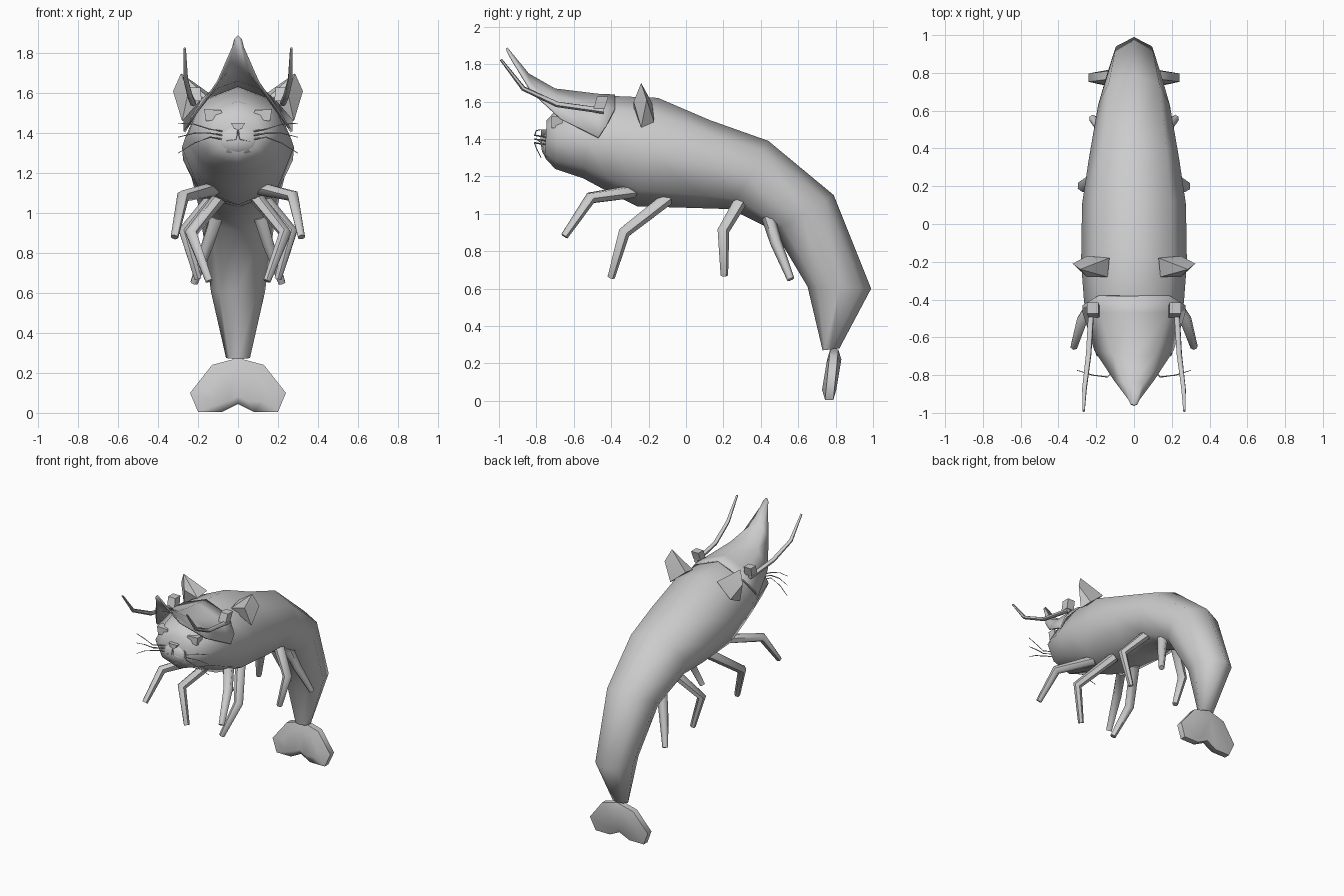
import bpy, bmesh, math
from mathutils import Vector

cube = bpy.data.objects.get("Cube")
if cube:
    bpy.data.objects.remove(cube, do_unlink=True)

grey = bpy.data.materials.new("shell_grey")
grey.use_nodes = True
grey.diffuse_color = (0.6, 0.6, 0.6, 1)
grey.node_tree.nodes["Principled BSDF"].inputs["Base Color"].default_value = (0.6, 0.6, 0.6, 1)


def finish(name, bm, angle=180):
    """Turn a bmesh into a shaded, coloured object."""
    bmesh.ops.recalc_face_normals(bm, faces=bm.faces)
    mesh = bpy.data.meshes.new(name)
    bm.to_mesh(mesh)
    bm.free()
    obj = bpy.data.objects.new(name, mesh)
    bpy.context.collection.objects.link(obj)
    mesh.materials.append(grey)
    bpy.ops.object.select_all(action="DESELECT")
    obj.select_set(True)
    bpy.context.view_layer.objects.active = obj
    bpy.ops.object.shade_smooth_by_angle(angle=math.radians(angle))
    return obj


def loft(bm, rings, closed=True, caps=True):
    """Skin a list of equally long point rings."""
    rows = [[bm.verts.new(p) for p in ring] for ring in rings]
    n = len(rows[0])
    for a, b in zip(rows, rows[1:]):
        for i in range(n if closed else n - 1):
            j = (i + 1) % n
            bm.faces.new((a[i], a[j], b[j], b[i]))
    if caps:
        bm.faces.new(rows[0])
        bm.faces.new(rows[-1])


def tube(name, points, radii, sides=6, angle=60):
    """Tapered tube along a bent path."""
    pts = [Vector(p) for p in points]
    rings = []
    for i, p in enumerate(pts):
        d = (pts[min(i + 1, len(pts) - 1)] - pts[max(i - 1, 0)]).normalized()
        u = d.cross(Vector((1, 0, 0.2))).normalized()
        v = d.cross(u)
        turn = [2 * math.pi * k / sides for k in range(sides)]
        rings.append([p + radii[i] * (u * math.cos(t) + v * math.sin(t)) for t in turn])
    bm = bmesh.new()
    loft(bm, rings)
    return finish(name, bm, angle)


def hull(name, points, angle=40):
    bm = bmesh.new()
    for p in points:
        bm.verts.new(p)
    bmesh.ops.convex_hull(bm, input=bm.verts)
    return finish(name, bm, angle)


def flip(points, s):
    return [(x * s, y, z) for x, y, z in points]


# Body: eight-sided rings, each given by back point, belly point and half width
spine = [
    ((-.745, 1.50), (-.755, 1.30), .12), ((-.69, 1.56), (-.70, 1.24), .20),
    ((-.50, 1.60), (-.55, 1.19), .25), ((-.39, 1.63), (-.42, 1.12), .265),
    ((-.15, 1.62), (-.26, 1.04), .28), ((.13, 1.50), (.08, 1.03), .275),
    ((.44, 1.39), (.24, 1.025), .24), ((.79, 1.10), (.47, .91), .19),
    ((.99, .60), (.65, .61), .135), ((.82, .28), (.73, .27), .06)]
rings = []
for top, low, w in spine:
    t, l = Vector((0, *top)), Vector((0, *low))
    mid, up = (t + l) / 2, (t - l) / 2
    rings.append([mid + up * math.cos(k * math.pi / 4) + Vector((w * math.sin(k * math.pi / 4), 0, 0))
                  for k in range(8)])
bm = bmesh.new()
loft(bm, rings)
finish("body", bm, 80)

# Hood with pointed beak: ridge, shoulder and rim points per section
sections = [
    ((0, -.955, 1.89), (.02, -.95, 1.87), (.03, -.93, 1.83)),
    ((0, -.84, 1.75), (.05, -.84, 1.72), (.105, -.83, 1.66)),
    ((0, -.70, 1.67), (.115, -.69, 1.63), (.21, -.67, 1.51)),
    ((0, -.47, 1.642), (.185, -.47, 1.57), (.272, -.47, 1.41)),
    ((0, -.38, 1.638), (.19, -.38, 1.565), (.272, -.43, 1.47))]
bm = bmesh.new()
loft(bm, [flip(s[::-1], -1) + list(s[1:]) for s in sections], closed=False, caps=False)
hood = finish("hood", bm, 80)
shell = hood.modifiers.new("thickness", "SOLIDIFY")
shell.thickness = .01
shell.offset = -1

# Muzzle and nose
bm = bmesh.new()
bmesh.ops.create_uvsphere(bm, u_segments=12, v_segments=8, radius=1)
for v in bm.verts:
    v.co = (v.co.x * .13, v.co.y * .07 - .705, v.co.z * .085 + 1.365)
finish("muzzle", bm)
hull("nose", [(x, y, z) for y in (-.775, -.73) for x, z in
              ((-.035, 1.45), (.035, 1.45), (.02, 1.425), (0, 1.415), (-.02, 1.425))])
for side, s in (("left", 1), ("right", -1)):
    tube(side + "_mouth", flip([(0, -.775, 1.415), (.01, -.775, 1.37), (.06, -.765, 1.36)], s),
         (.003, .003, .002), 4)

    # Face eyes and whiskers
    hull(side + "_face_eye", flip([(x, y, z) for y in (-.72, -.66) for x, z in
                                   ((.085, 1.515), (.17, 1.52), (.16, 1.46), (.07, 1.475))], s))
    for k, (z0, z1) in enumerate(((1.41, 1.45), (1.39, 1.38), (1.37, 1.30))):
        path = [(.08, -.75, z0), (.14, -.81, z0 + .01), (.22, -.80, (z0 + z1) / 2 + .015),
                (.30, -.775, z1)]
        tube(f"{side}_whisker_{k + 1}", flip(path, s), (.004, .004, .003, .002), 4)

    # Stalk eye and antenna
    hull(side + "_stalk_eye", flip([(x + z * .1, y + z * .3, 1.595 + z)
                                    for x in (.185, .245) for y in (-.485, -.425)
                                    for z in (-.033, .033)], s))
    tube(side + "_antenna", flip([(.225, -.44, 1.55), (.24, -.69, 1.585), (.262, -.87, 1.67),
                                  (.267, -.99, 1.825)], s), (.016, .015, .013, .007), 6)

    # Ear
    hull(side + "_ear", flip([(.14, -.28, 1.57), (.13, -.18, 1.59), (.28, -.24, 1.46),
                              (.25, -.17, 1.49), (.325, -.21, 1.61), (.285, -.24, 1.70),
                              (.25, -.28, 1.60)], s))

    # Legs: hip, knee and foot
    legs = [((.12, -.28, 1.12), (.275, -.51, 1.085), (.318, -.65, .88)),
            ((.09, -.10, 1.08), (.235, -.33, .90), (.145, -.40, .66)),
            ((.12, .30, 1.08), (.27, .20, .91), (.20, .205, .67)),
            ((.11, .44, .98), (.15, .48, .85), (.22, .56, .65))]
    for k, leg in enumerate(legs):
        tube(f"{side}_leg_{k + 1}", flip(leg, s), (.036, .032, .02), 6)

# Tail fan: two-lobed outline, thick in the middle and leaning back
half = [(0, .275), (.13, .24), (.24, .10), (.2, .005), (.08, .005), (0, .045)]
outline = half + [(-x, z) for x, z in half[-2:0:-1]]
bm = bmesh.new()
rows = []
for depth, size in ((-.038, .6), (-.022, 1), (.022, 1), (.038, .6)):
    rows.append([(x * size, .765 + z * .1 + depth, .14 + (z - .14) * size) for x, z in outline])
loft(bm, rows)
bmesh.ops.triangulate(bm, faces=[f for f in bm.faces if len(f.verts) > 4])
finish("tail_fan", bm, 65)
